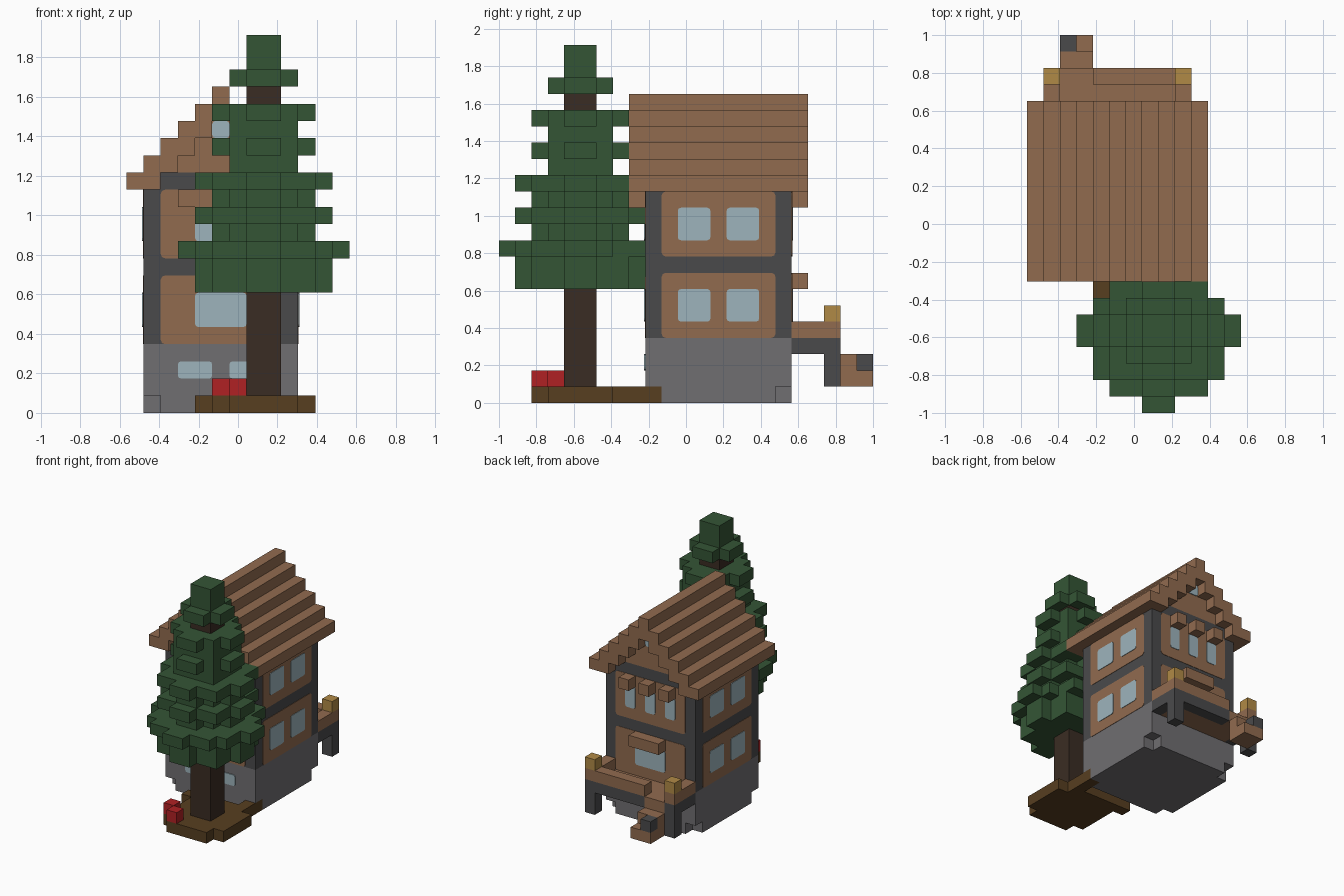
import bpy, bmesh, math
from mathutils import Vector
from itertools import product

if "Cube" in bpy.data.objects:
    bpy.data.objects.remove(bpy.data.objects["Cube"])

V = 2 / 23                                # size of one block
ORIGIN = Vector((-6.5, -11.5, 0))


def material(name, hexa):
    def lin(c):
        c /= 255
        return c / 12.92 if c < 0.04 else ((c + 0.055) / 1.055) ** 2.4
    col = [lin(int(hexa[n:n + 2], 16)) for n in (0, 2, 4)] + [1]
    m = bpy.data.materials.new(name)
    m.use_nodes = True
    m.diffuse_color = col
    m.node_tree.nodes["Principled BSDF"].inputs["Base Color"].default_value = col
    return m


WOOD = material("warm wood", "916B4F")
TIMBER = material("dark timber", "4A4A4B")
STONE = material("grey stone", "706E71")
GLASS = material("pale glass", "9DB4BC")
LEAF = material("pine green", "345535")
BARK = material("dark bark", "3A2C23")
SOIL = material("brown soil", "573E20")
RED = material("red flower", "B02124")
LAMP = material("amber lamp", "B08A46")


def finish(name, bm, mat):
    mesh = bpy.data.meshes.new(name)
    bm.to_mesh(mesh)
    bm.free()
    mesh.materials.append(mat)
    obj = bpy.data.objects.new(name, mesh)
    bpy.context.collection.objects.link(obj)
    return obj


def block(x, y, z):
    """Cells of a block; each range is (first, last) or a single index."""
    spans = [(a, a) if isinstance(a, int) else a for a in (x, y, z)]
    return set(product(*(range(a, b + 1) for a, b in spans)))


def build(name, cells, mat):
    """Outer skin of a set of cells, with flat areas merged."""
    bm = bmesh.new()
    for c in cells:
        for axis, sign in product(range(3), (-1, 1)):
            n = Vector((0, 0, 0))
            n[axis] = sign
            if tuple(int(p + q) for p, q in zip(c, n)) in cells:
                continue
            u = Vector((0, 0, 0))
            u[(axis + 1) % 3] = 0.5
            w = n.cross(u)
            mid = Vector(c) + Vector((0.5, 0.5, 0.5)) + n / 2
            ring = (mid - u - w, mid + u - w, mid + u + w, mid - u + w)
            bm.faces.new([bm.verts.new((p + ORIGIN) * V) for p in ring])
    bmesh.ops.remove_doubles(bm, verts=bm.verts, dist=V / 50)
    bmesh.ops.dissolve_limit(bm, angle_limit=0.01, verts=bm.verts, edges=bm.edges)
    return finish(name, bm, mat)


def plates(name, side, rects, mat, thick, radius=0.25):
    """Thin rounded plates on a house wall; rects are (u0, u1, z0, z1)."""
    axis, level, sign = {"front": (1, 9, -1), "back": (1, 18, 1),
                         "left": (0, 10, 1), "right": (0, 1, -1)}[side]
    bm = bmesh.new()
    for u0, u1, z0, z1 in rects:
        outline = []
        for su, sz, start in ((1, 1, 0), (0, 1, 90), (0, 0, 180), (1, 0, 270)):
            cu = u1 - radius if su else u0 + radius
            cz = z1 - radius if sz else z0 + radius
            for step in range(3):
                a = math.radians(start + step * 45)
                outline.append((cu + radius * math.cos(a), cz + radius * math.sin(a)))
        verts = []
        for u, z in outline:
            p = Vector((u, u, z))
            p[axis] = level
            verts.append(bm.verts.new((p + ORIGIN) * V))
        face = bm.faces.new(verts)
        out = bmesh.ops.extrude_face_region(bm, geom=[face])["geom"]
        for v in out:
            if isinstance(v, bmesh.types.BMVert):
                v.co[axis] += sign * thick
    bmesh.ops.recalc_face_normals(bm, faces=bm.faces)
    return finish(name, bm, mat)


# House: stone base with notched bottom corners, timber storeys, wooden gable
corners = {(x, y, 0) for x in (1, 9) for y in (9, 17)}
build("stone_base", block((1, 9), (9, 17), (0, 3)) - corners, STONE)
build("timber_frame", block((1, 9), (9, 17), (4, 12)) | block((2, 8), (9, 17), 13), TIMBER)
gable = set()
for x in range(3, 8):
    gable |= block(x, (9, 17), (14, 11 + min(x, 10 - x)))
build("gable_wall", gable, WOOD)

# Stepped roof
roof = set()
for x in range(11):
    top = 13 + min(x, 10 - x)
    roof |= block(x, (8, 18), (max(13, top - 1), top))
build("stepped_roof", roof, WOOD)

# Wall panels between the timbers, and windows
GLASS_UP, GLASS_LOW = (10, 12), (5, 7)
for side in ("front", "back", "left", "right"):
    a = 2 if side in ("front", "back") else 10
    plates(side + "_panels", side, [(a, a + 7, 4, 8), (a, a + 7, 9, 13)], WOOD, 0.003)
    if side in ("left", "right"):
        panes = [(u, u + 2, *z) for u in (11, 14) for z in (GLASS_LOW, GLASS_UP)]
    else:
        panes = [(4, 7, *GLASS_LOW), (5, 6, 16, 17)]
    if side == "front":
        panes += [(4, 7, *GLASS_UP), (3, 5, 2, 3), (6, 8, 2, 3)]
    if side == "back":
        panes += [(x, x + 1, *GLASS_UP) for x in (3, 5, 7)]
    plates(side + "_windows", side, panes, GLASS, 0.007, 0.18)

# Lintels above the windows
build("front_lintels", block((3, 7), 8, 12) | block((4, 6), 8, 7), WOOD)
back_lintels = block((4, 6), 18, 7)
for x in (3, 5, 7):
    back_lintels |= block(x, 18, 12)
build("back_lintels", back_lintels, WOOD)

# Back balcony: floor, beams, posts, railing, lamps and steps
beams, rail, lamps = block((4, 8), 20, 3), block((4, 8), 20, 4), set()
for x in (1, 9):
    beams |= block(x, (18, 20), 3) | block(x, 20, (1, 3))
    rail |= block(x, (18, 20), 4)
    lamps |= block(x, 20, 5)
build("balcony_beams", beams, TIMBER)
build("balcony_floor", block((2, 8), (18, 19), 3) | block((2, 3), 20, 3), WOOD)
build("balcony_railing", rail, WOOD)
build("balcony_lamps", lamps, LAMP)
build("balcony_steps", block((2, 3), 21, (1, 2)) | block((2, 3), 22, 1), WOOD)
build("step_post", block(2, 22, 2), TIMBER)


# Tree: round layers of blocks centred on a two by two trunk
def disc(limit, z):
    return {(x, y, z) for x in range(2, 14) for y in range(9)
            if (x - 7.5) ** 2 + (y - 4.5) ** 2 <= limit}


trunk = block((7, 8), (4, 5), (1, 19))
layers = [13, 13, 21, 7, 13, 7, 13, 4.5, 7, 4.5, 7, 0, 2.5, 0.5, 0.5]
leaves = set()
for n, limit in enumerate(layers):
    leaves |= disc(limit, 7 + n)
leaves -= block(4, 7, 9) | block(11, 7, 9)
build("tree_trunk", trunk - leaves, BARK)
build("tree_foliage", leaves, LEAF)

# Soil patch and red flowers
soil = disc(10, 0) | block((4, 5), 7, 0) | block(9, (7, 9), 0)
build("soil_patch", soil, SOIL)
build("red_flowers", block(6, 2, 1) | block(5, 3, 1), RED)
